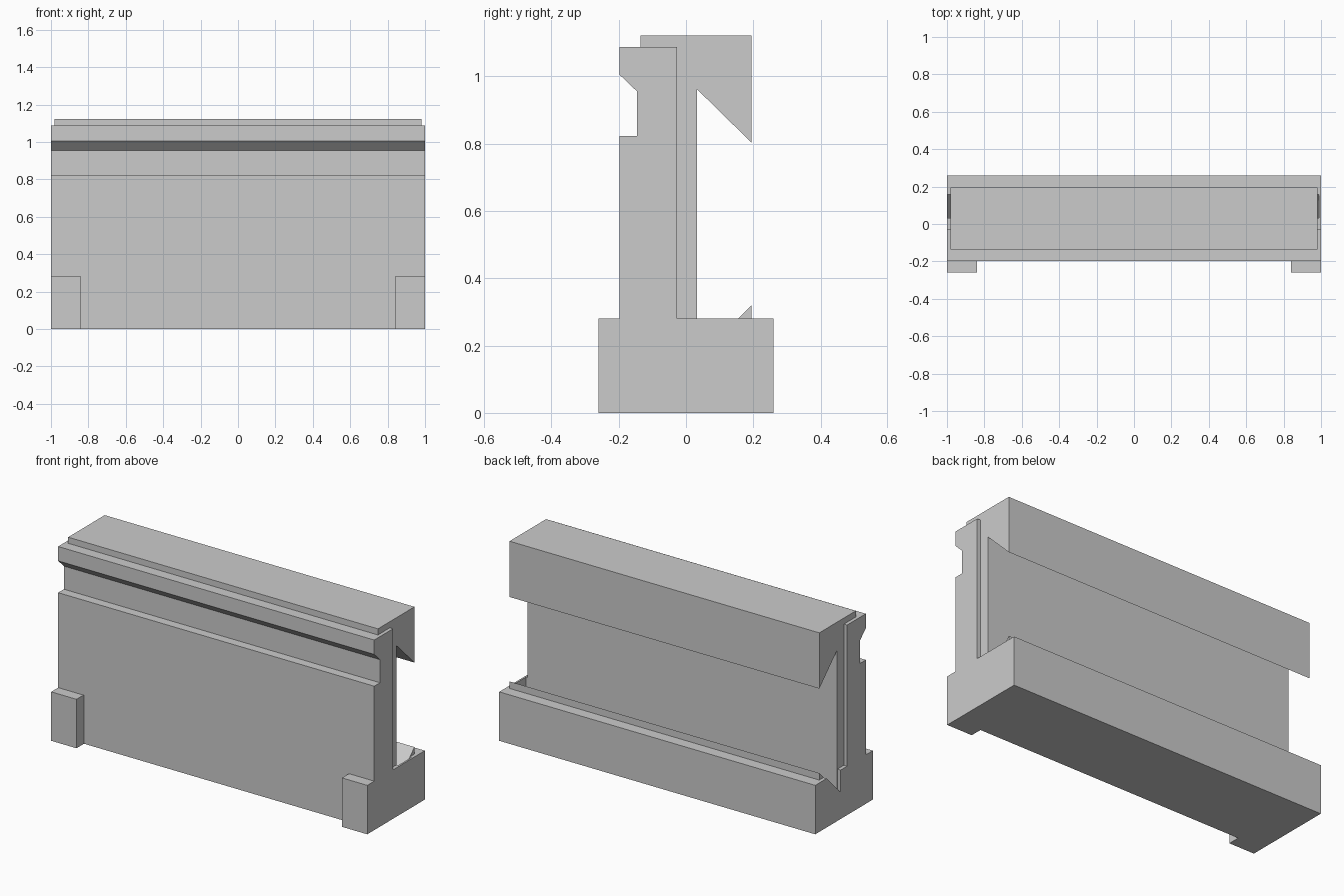
import bpy
import bmesh

cube = bpy.data.objects.get("Cube")
if cube:
    bpy.data.objects.remove(cube, do_unlink=True)

grey = bpy.data.materials.new("plain grey")
grey.use_nodes = True
colour = (0.6, 0.6, 0.6, 1)
grey.diffuse_color = colour
grey.node_tree.nodes["Principled BSDF"].inputs["Base Color"].default_value = colour


def extrude_profile(name, profile, x0, x1):
    """Sweep a closed (y, z) profile along x from x0 to x1."""
    bm = bmesh.new()
    start = bm.faces.new([bm.verts.new((x0, y, z)) for y, z in profile])
    swept = bmesh.ops.extrude_face_region(bm, geom=[start], use_keep_orig=True)
    moved = [v for v in swept["geom"] if isinstance(v, bmesh.types.BMVert)]
    bmesh.ops.translate(bm, verts=moved, vec=(x1 - x0, 0, 0))
    bmesh.ops.recalc_face_normals(bm, faces=bm.faces)
    mesh = bpy.data.meshes.new(name)
    bm.to_mesh(mesh)
    bm.free()
    mesh.materials.append(grey)
    obj = bpy.data.objects.new(name, mesh)
    bpy.context.collection.objects.link(obj)
    return obj


def rectangle(y0, y1, z0, z1):
    return [(y0, z0), (y1, z0), (y1, z1), (y0, z1)]


BASE_TOP, FRONT, BACK = 0.28, -0.197, 0.26
BASE_FRONT = -0.192

# Base with a slanted groove, closed by a thin wall at one end
extrude_profile("base", [
    (BASE_FRONT, 0), (BACK, 0), (BACK, BASE_TOP), (0.157, BASE_TOP),
    (0.031, 0.154), (0.031, BASE_TOP), (BASE_FRONT, BASE_TOP)], -1, 0.99)
extrude_profile("base_end_wall", rectangle(BASE_FRONT, BACK, 0, BASE_TOP), 0.99, 1)

# Front feet
for side, x in (("right", -1), ("left", 0.84)):
    extrude_profile(side + "_foot", rectangle(-0.26, BASE_FRONT, 0, BASE_TOP), x, x + 0.16)

# Front panel with an undercut channel near the top
extrude_profile("front_panel", [
    (FRONT, BASE_TOP), (-0.027, BASE_TOP), (-0.027, 1.087), (FRONT, 1.087),
    (FRONT, 1.005), (-0.145, 0.955), (-0.145, 0.823), (FRONT, 0.823)], -1, 1)

# Back insert: overhanging cap, web and lower lip
extrude_profile("back_insert", [
    (-0.135, 1.122), (0.195, 1.122), (0.195, 0.803), (0.033, 0.962),
    (0.033, 0.16), (0.195, 0.32), (0.195, 0.1), (-0.027, 0.1),
    (-0.027, 1.087), (-0.135, 1.087)], -0.98, 0.98)
